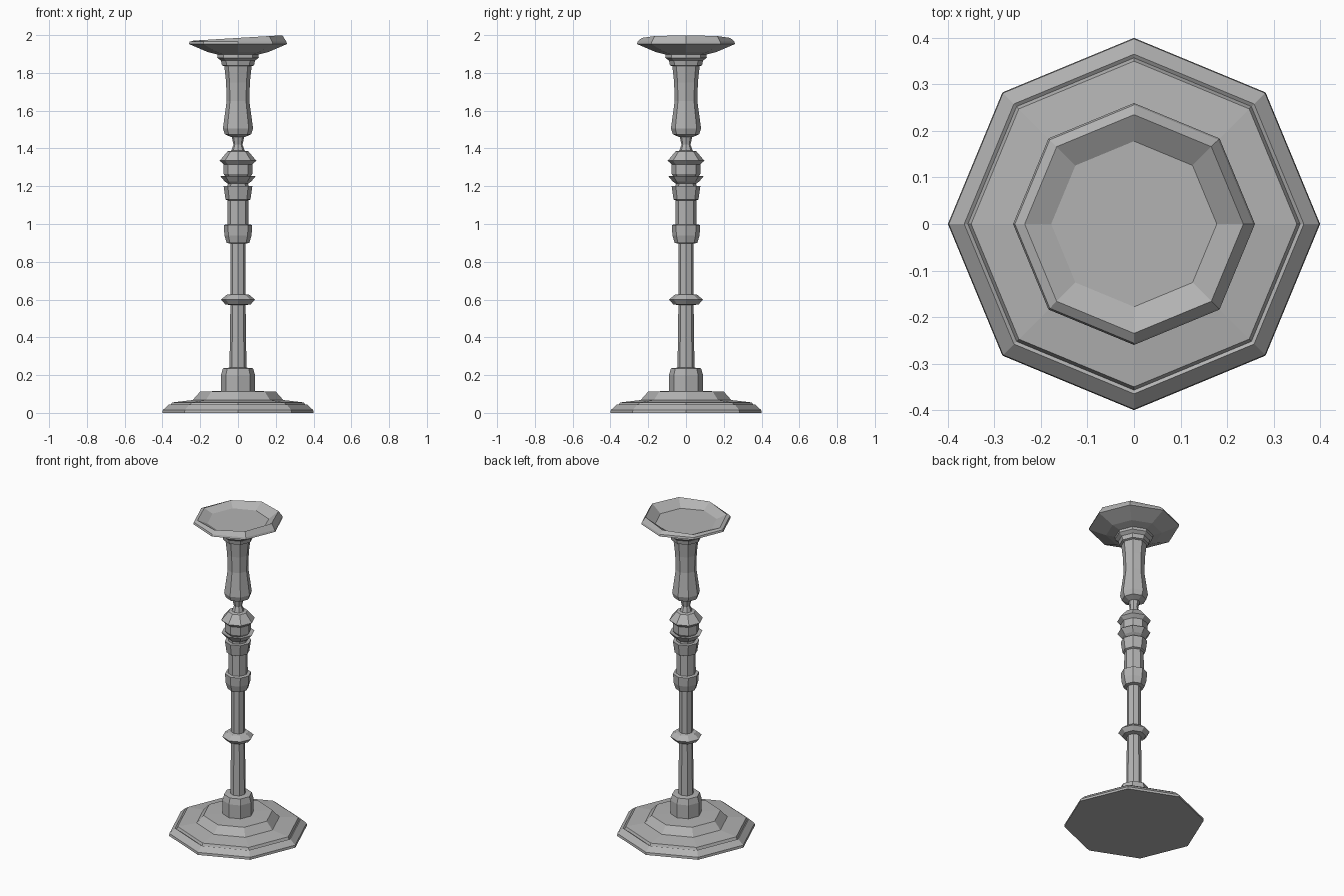
import bpy
import bmesh
from math import cos, sin, tau

cube = bpy.data.objects.get("Cube")
if cube:
    bpy.data.objects.remove(cube, do_unlink=True)

SIDES = 8

metal = bpy.data.materials.new("grey_metal")
metal.use_nodes = True
GREY = (0.45, 0.45, 0.45, 1)
metal.diffuse_color = GREY
metal.node_tree.nodes["Principled BSDF"].inputs["Base Color"].default_value = GREY


def turned(name, profile):
    """Closed eight-sided turning from (radius, height) pairs, bottom to top."""
    bm = bmesh.new()
    rings = []
    for r, z in profile:
        rings.append([bm.verts.new((r * cos(tau * i / SIDES), r * sin(tau * i / SIDES), z))
                      for i in range(SIDES)])
    for low, high in zip(rings, rings[1:]):
        for i in range(SIDES):
            j = (i + 1) % SIDES
            bm.faces.new((low[i], low[j], high[j], high[i]))
    bm.faces.new(rings[0][::-1])
    bm.faces.new(rings[-1])
    mesh = bpy.data.meshes.new(name)
    bm.to_mesh(mesh)
    bm.free()
    mesh.materials.append(metal)
    obj = bpy.data.objects.new(name, mesh)
    bpy.context.collection.objects.link(obj)
    return obj


# Stepped foot and its socket
turned("base", [(.4, 0), (.398, .015), (.365, .045), (.357, .04), (.35, .055),
                (.24, .068), (.2, .113), (.08, .116)])
turned("base_socket", [(.09, .11), (.09, .2), (.08, .236), (.04, .24)])

# Long shaft with a ring and collars
turned("lower_shaft", [(.045, .23), (.04, .6), (.04, .92)])
turned("shaft_ring", [(.04, .57), (.068, .575), (.09, .6), (.06, .625), (.04, .628)])
turned("middle_collar", [(.035, .895), (.06, .9), (.072, .94), (.075, .995), (.05, 1.0)])
turned("upper_shaft", [(.057, .99), (.054, 1.23)])
turned("upper_collar", [(.055, 1.125), (.066, 1.13), (.076, 1.2), (.05, 1.2)])

# Turned knop and narrow neck
turned("knop", [(.05, 1.21), (.07, 1.225), (.095, 1.255), (.065, 1.25), (.076, 1.265),
                (.076, 1.315), (.097, 1.335), (.055, 1.385), (.025, 1.39)])
turned("neck", [(.038, 1.38), (.024, 1.42), (.036, 1.475)])

# Flared upper stem and cap
turned("upper_stem", [(.035, 1.46), (.07, 1.475), (.08, 1.505), (.06, 1.65),
                      (.063, 1.75), (.073, 1.84)])
turned("cap", [(.07, 1.835), (.085, 1.84), (.09, 1.865), (.11, 1.88), (.108, 1.9), (.07, 1.905)])

# Shallow dish with a slightly uneven rim
dish = turned("dish", [(.1, 1.895), (.16, 1.91), (.26, 1.953), (.256, 1.965), (.235, 1.985), (.178, 1.95)])
for v in dish.data.vertices:
    if v.co.z > 1.98:
        v.co.z += .06 * v.co.x
